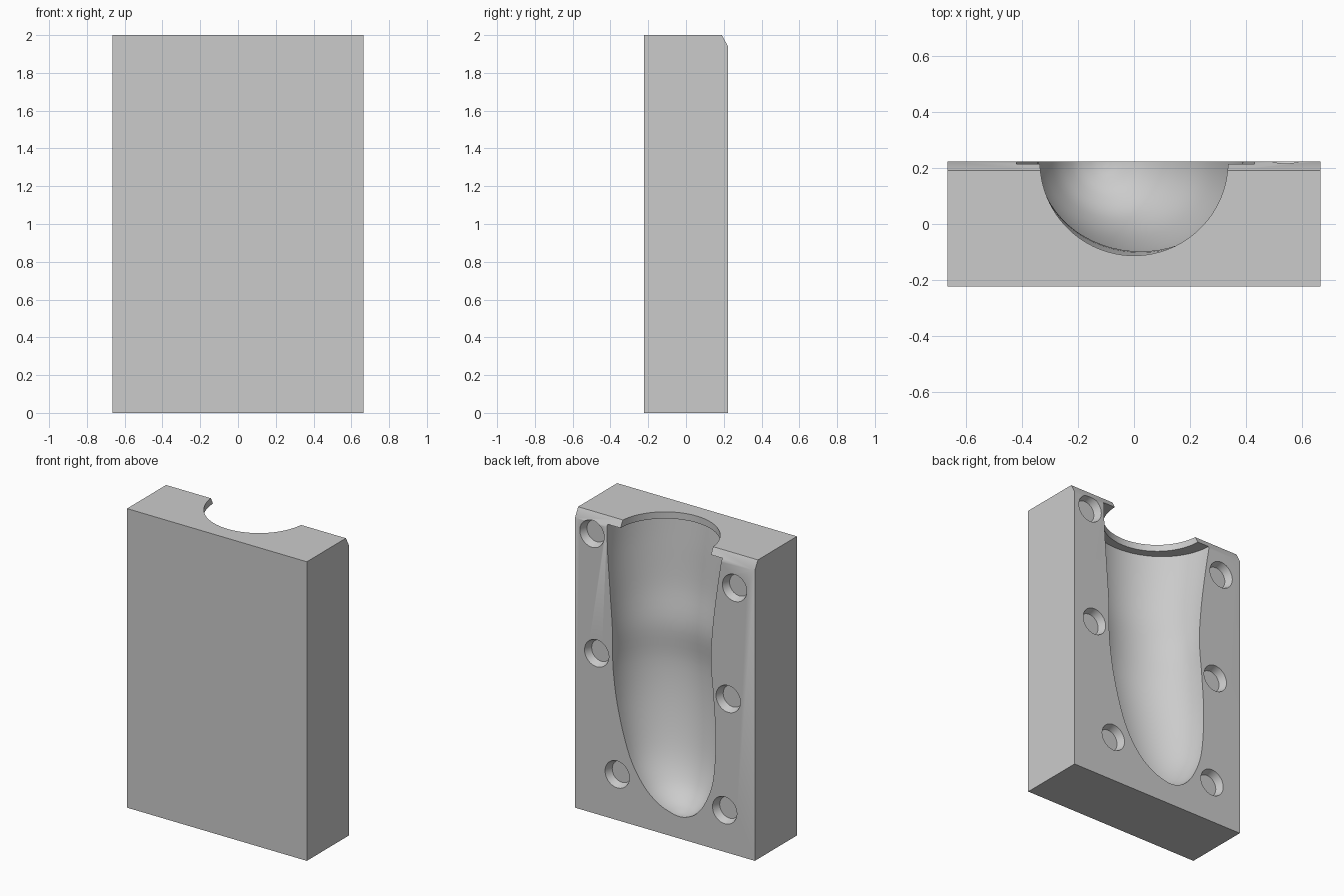
import bpy, bmesh, math
from mathutils import Matrix

if "Cube" in bpy.data.objects:
    bpy.data.objects.remove(bpy.data.objects["Cube"])

W, D, H = 0.665, 0.2225, 2.0      # half width, half depth, height

grey = bpy.data.materials.new("plain grey")
grey.diffuse_color = (0.6, 0.6, 0.6, 1)
grey.use_nodes = True
grey.node_tree.nodes["Principled BSDF"].inputs["Base Color"].default_value = grey.diffuse_color


def make_object(name, bm):
    bmesh.ops.recalc_face_normals(bm, faces=bm.faces)
    mesh = bpy.data.meshes.new(name)
    bm.to_mesh(mesh)
    bm.free()
    mesh.materials.append(grey)
    obj = bpy.data.objects.new(name, mesh)
    bpy.context.collection.objects.link(obj)
    return obj


def loft(rings):
    bm = bmesh.new()
    loops = [[bm.verts.new(p) for p in ring] for ring in rings]
    n = len(loops[0])
    for a, b in zip(loops, loops[1:]):
        for i in range(n):
            j = (i + 1) % n
            bm.faces.new((a[i], a[j], b[j], b[i]))
    bm.faces.new(loops[0])
    bm.faces.new(loops[-1])
    return bm


# Block: side profile with the chamfered top back edge
profile = [(-D, 0), (D, 0), (D, 1.94), (0.19, H), (-D, H)]
block = make_object("mould_block", loft([[(x, y, z) for y, z in profile] for x in (-W, W)]))

# Cavity stations: height, left edge, right edge, depth
stations = [
    (1.955, 0.43, -0.42, 0.39), (1.77, 0.424, -0.39, 0.375),
    (1.50, 0.405, -0.355, 0.355), (1.25, 0.388, -0.34, 0.32),
    (1.00, 0.383, -0.36, 0.335), (0.73, 0.343, -0.375, 0.315),
    (0.45, 0.26, -0.355, 0.265), (0.28, 0.155, -0.293, 0.20),
    (0.19, 0.045, -0.222, 0.12), (0.155, -0.05, -0.155, 0.05),
    (0.147, -0.095, -0.115, 0.012)]


def spline(pts, steps):
    out = []
    for i in range(len(pts) - 1):
        p0, p1, p2 = pts[max(i - 1, 0)], pts[i], pts[i + 1]
        p3 = pts[min(i + 2, len(pts) - 1)]
        for k in range(steps):
            t = k / steps
            out.append([0.5 * (2 * b + (c - a) * t + (2 * a - 5 * b + 4 * c - d) * t * t
                               + (3 * b - a - 3 * c + d) * t ** 3)
                        for a, b, c, d in zip(p0, p1, p2, p3)])
    return out + [list(pts[-1])]


N = 64
rings = []
for z, left, right, depth in spline(stations, 5):
    cx, rx = (left + right) / 2, (left - right) / 2
    rings.append([(cx + rx * math.cos(2 * math.pi * i / N),
                   D + depth * math.sin(2 * math.pi * i / N), z) for i in range(N)])
cutters = [make_object("cavity_cutter", loft(rings))]

# Pouring mouth through the top rim
circle = [(0.335 * math.cos(2 * math.pi * i / 96), D + 0.335 * math.sin(2 * math.pi * i / 96))
          for i in range(96)]
cutters.append(make_object("mouth_cutter",
                           loft([[(x, y, z) for x, y in circle] for z in (1.9, 2.1)])))

# Registration sockets in the parting face
for x, z in [(0.54, 1.865), (-0.515, 1.785), (0.505, 1.075),
             (-0.468, 1.03), (0.353, 0.306), (-0.442, 0.279)]:
    bm = bmesh.new()
    bmesh.ops.create_cone(bm, cap_ends=True, segments=40, radius1=0.072, radius2=0.108,
                          depth=0.10,
                          matrix=Matrix.Translation((x, D, z)) @ Matrix.Rotation(-math.pi / 2, 4, 'X'))
    cutters.append(make_object("socket_cutter", bm))

# Carve the block
bpy.context.view_layer.objects.active = block
block.select_set(True)
for cutter in cutters:
    mod = block.modifiers.new("carve", 'BOOLEAN')
    mod.operation = 'DIFFERENCE'
    mod.solver = 'EXACT'
    mod.object = cutter
    bpy.ops.object.modifier_apply(modifier=mod.name)
    bpy.data.objects.remove(cutter)

bpy.ops.object.shade_smooth_by_angle(angle=math.radians(30))
